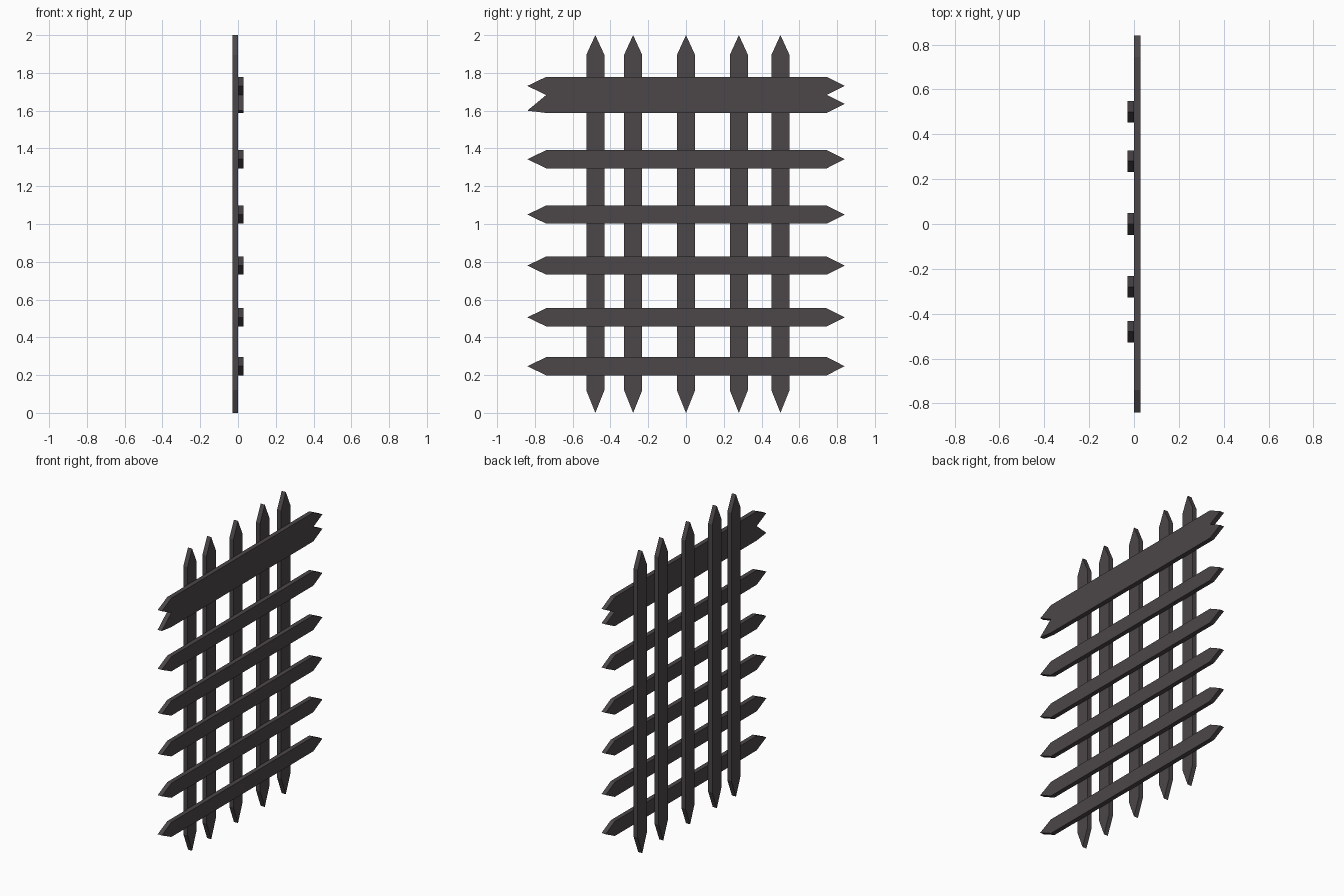
import bpy, bmesh

if "Cube" in bpy.data.objects:
    bpy.data.objects.remove(bpy.data.objects["Cube"])

iron = bpy.data.materials.new("dark_iron")
iron.diffuse_color = (0.072, 0.062, 0.066, 1)
iron.use_nodes = True
iron.node_tree.nodes["Principled BSDF"].inputs["Base Color"].default_value = iron.diffuse_color


def slab(name, outline, x0, x1):
    """Extrude a (y, z) outline along x."""
    bm = bmesh.new()
    face = bm.faces.new([bm.verts.new((x0, y, z)) for y, z in outline])
    ext = bmesh.ops.extrude_face_region(bm, geom=[face])
    verts = [v for v in ext["geom"] if isinstance(v, bmesh.types.BMVert)]
    bmesh.ops.translate(bm, verts=verts, vec=(x1 - x0, 0, 0))
    bmesh.ops.recalc_face_normals(bm, faces=bm.faces)
    mesh = bpy.data.meshes.new(name)
    bm.to_mesh(mesh)
    bm.free()
    mesh.materials.append(iron)
    obj = bpy.data.objects.new(name, mesh)
    bpy.context.collection.objects.link(obj)
    return obj


W = 0.048  # half width of a bar

# Upright bars, pointed at both ends
for i, y in enumerate((-0.48, -0.28, 0.0, 0.28, 0.50)):
    slab(f"upright_bar_{i + 1}",
         [(y, 0), (y + W, 0.12), (y + W, 1.895), (y, 2.0),
          (y - W, 1.895), (y - W, 0.12)], -0.03, 0.0)

# Cross bars, pointed at both ends
for i, z in enumerate((0.247, 0.506, 0.78, 1.05, 1.343)):
    slab(f"cross_bar_{i + 1}",
         [(-0.84, z), (-0.74, z - W), (0.745, z - W), (0.84, z),
          (0.745, z + W), (-0.74, z + W)], 0.0, 0.03)

# Wide top bar with forked ends
slab("top_cross_bar",
     [(-0.84, 1.6), (-0.74, 1.588), (0.745, 1.588), (0.84, 1.636),
      (0.745, 1.683), (0.84, 1.731), (0.745, 1.779), (-0.74, 1.779),
      (-0.84, 1.731), (-0.74, 1.683)], 0.0, 0.03)
